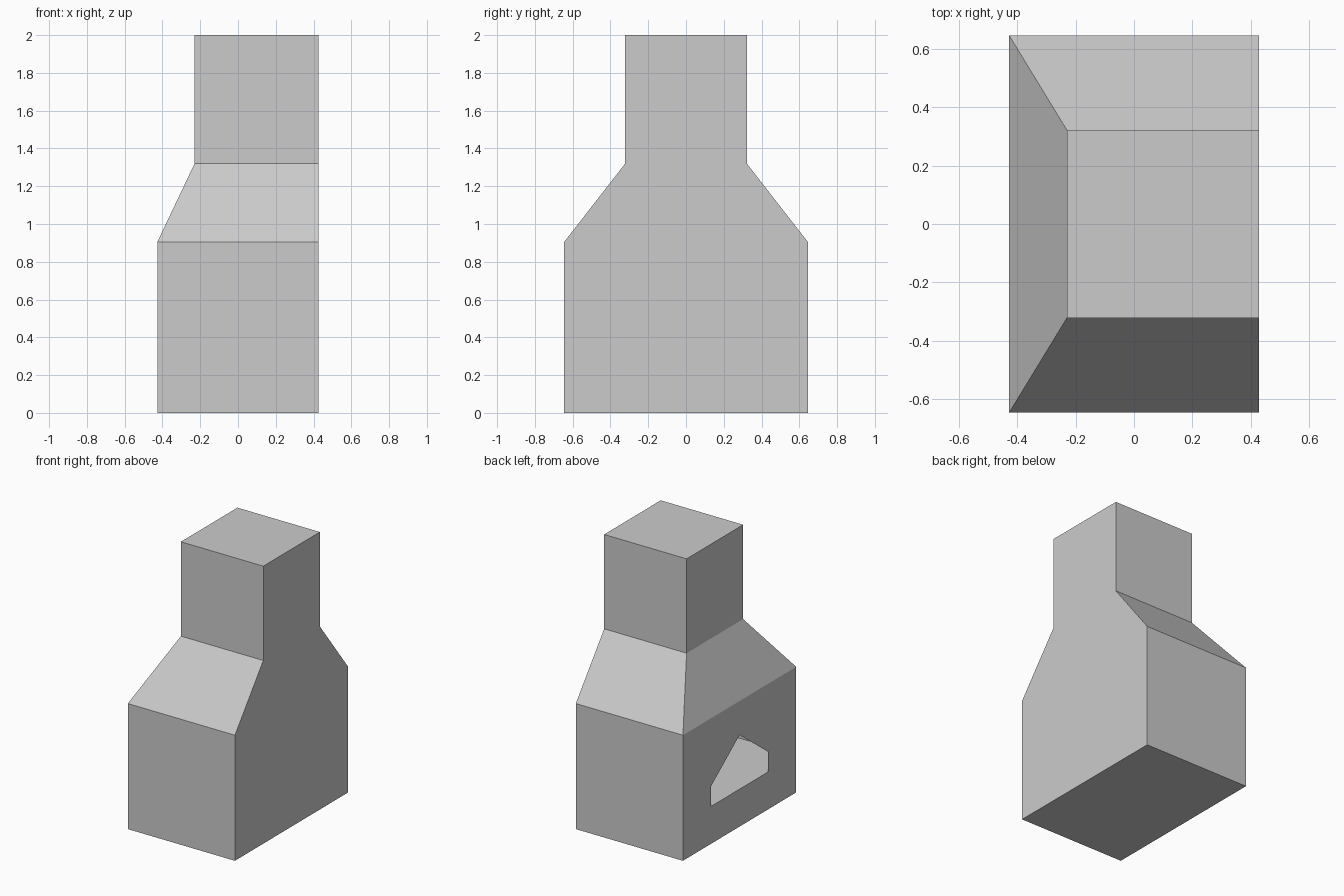
import bpy, bmesh

if "Cube" in bpy.data.objects:
    bpy.data.objects.remove(bpy.data.objects["Cube"])

X, Y = 0.427, 0.645          # body half sizes
FX, FY = -0.23, 0.322        # flue left edge and half depth
Z1, Z2, Z3 = 0.905, 1.32, 2.0
HEARTH = 0.27


def ring(x0, y, z):
    return [(x0, -y, z), (X, -y, z), (X, y, z), (x0, y, z)]


def make(name, faces):
    bm = bmesh.new()
    for f in faces:
        bm.faces.new([bm.verts.new(p) for p in f])
    bmesh.ops.remove_doubles(bm, verts=bm.verts, dist=1e-4)
    me = bpy.data.meshes.new(name)
    bm.to_mesh(me)
    bm.free()
    ob = bpy.data.objects.new(name, me)
    bpy.context.collection.objects.link(ob)
    return ob


def walls(lo, hi, sides):
    return [[lo[i], lo[(i + 1) % 4], hi[(i + 1) % 4], hi[i]] for i in sides]


base, shoulder = ring(-X, Y, 0), ring(-X, Y, Z1)
neck, top = ring(FX, FY, Z2), ring(FX, FY, Z3)

# Left wall: two mirrored halves around the pointed fire opening
half = [(0, 0), (0, HEARTH), (0.325, HEARTH), (0.325, 0.415),
        (0, 0.66), (0, Z1), (Y, Z1), (Y, 0)]
left = [[(-X, y, z) for y, z in half],
        [(-X, -y, z) for y, z in reversed(half)]]

# Hollow body with underside, sloped hood and flue
make("fireplace_body", [base[::-1]] + walls(base, shoulder, (0, 1, 2)) + left)
make("hood", walls(shoulder, neck, range(4)))
make("flue", walls(neck, top, range(4)) + [top])

# Raised hearth floor inside the body
make("hearth_floor", [ring(-X, Y, HEARTH)])
